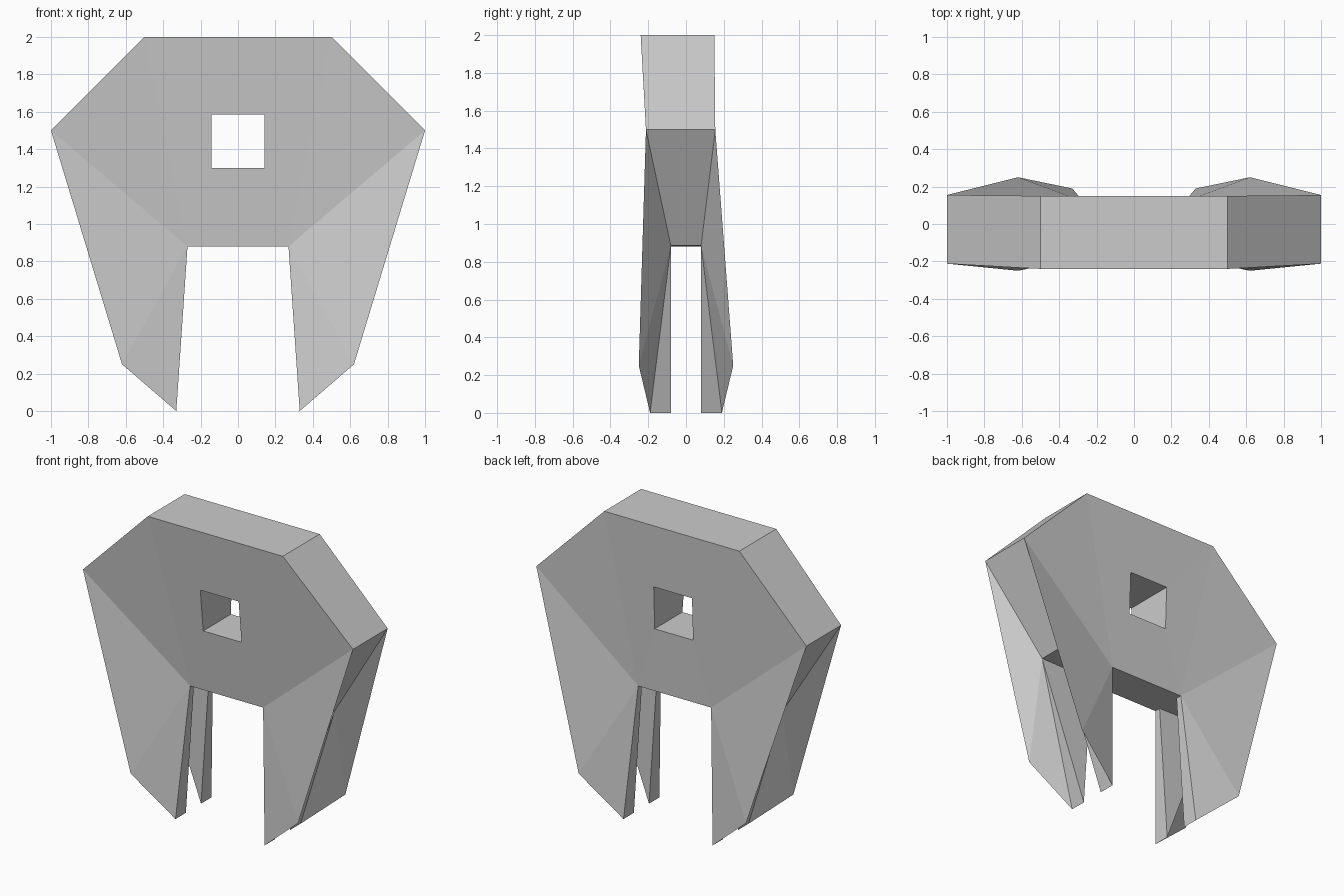
import bpy, bmesh

cube = bpy.data.objects.get("Cube")
if cube:
    bpy.data.objects.remove(cube, do_unlink=True)

grey = bpy.data.materials.new("plain_grey")
grey.use_nodes = True
COLOUR = (0.6, 0.6, 0.6, 1)
grey.diffuse_color = COLOUR
grey.node_tree.nodes["Principled BSDF"].inputs["Base Color"].default_value = COLOUR

# Outline points in x and z for the half on the model's left
OUTLINE = {
    "top_mid": (0, 2), "top": (0.5, 2), "shoulder": (1, 1.5),
    "knee": (0.62, 0.25), "toe": (0.33, 0), "toe_in": (0.33, 0),
    "crotch": (0.27, 0.88), "crotch_mid": (0, 0.88),
    "crotch_in": (0.27, 0.88), "hip_in": (0.66, 0.885),
    "hole_top_mid": (0, 1.585), "hole_top": (0.142, 1.585),
    "hole_low": (0.142, 1.3), "hole_low_mid": (0, 1.3),
}
# Depth of each point on the front and back shells
FRONT = {"top": -0.24, "shoulder": -0.212, "knee": -0.25, "toe": -0.19,
         "toe_in": -0.08, "crotch": -0.12, "crotch_in": -0.08,
         "hip_in": -0.08, "hole_top": -0.196, "hole_low": -0.165}
BACK = {"top": 0.15, "shoulder": 0.155, "knee": 0.25, "toe": 0.19,
        "toe_in": 0.08, "crotch": 0.12, "crotch_in": 0.08,
        "hip_in": 0.08, "hole_top": 0.139, "hole_low": 0.128}

# Faces of one shell: body panel round the hole, then the leg
SHELL = [
    "top_mid top hole_top hole_top_mid",
    "top crotch hole_low hole_top",
    "crotch crotch_mid hole_low_mid hole_low",
    "top shoulder crotch",
    "shoulder knee crotch", "knee toe crotch",
    "shoulder hip_in knee", "knee hip_in toe",
    "toe hip_in toe_in", "toe_in hip_in crotch_in",
    "toe toe_in crotch_in crotch",
]
# Paths joining the front shell to the back shell
BRIDGES = ["top_mid top shoulder hip_in crotch_in",
           "hole_top_mid hole_top hole_low hole_low_mid"]

bm = bmesh.new()


def point(name, depths):
    x, z = OUTLINE[name]
    return bm.verts.new((x, depths[name.replace("_mid", "")], z))


front = {n: point(n, FRONT) for n in OUTLINE}
back = {n: point(n, BACK) for n in OUTLINE}

for shell in (front, back):
    for names in SHELL:
        bm.faces.new([shell[n] for n in names.split()])
for path in BRIDGES:
    names = path.split()
    for a, b in zip(names, names[1:]):
        bm.faces.new((front[a], front[b], back[b], back[a]))

# Underside of the body between the legs
bm.faces.new([front["crotch_mid"], front["crotch"], front["crotch_in"],
              back["crotch_in"], back["crotch"], back["crotch_mid"]])

# Mirror to the other half and weld the seam
copy = bmesh.ops.duplicate(bm, geom=bm.verts[:] + bm.edges[:] + bm.faces[:])["geom"]
for v in copy:
    if isinstance(v, bmesh.types.BMVert):
        v.co.x = -v.co.x
bmesh.ops.remove_doubles(bm, verts=bm.verts[:], dist=0.0005)
bmesh.ops.recalc_face_normals(bm, faces=bm.faces[:])

mesh = bpy.data.meshes.new("four_legged_body")
bm.to_mesh(mesh)
bm.free()
mesh.materials.append(grey)
body = bpy.data.objects.new("four_legged_body", mesh)
bpy.context.collection.objects.link(body)
